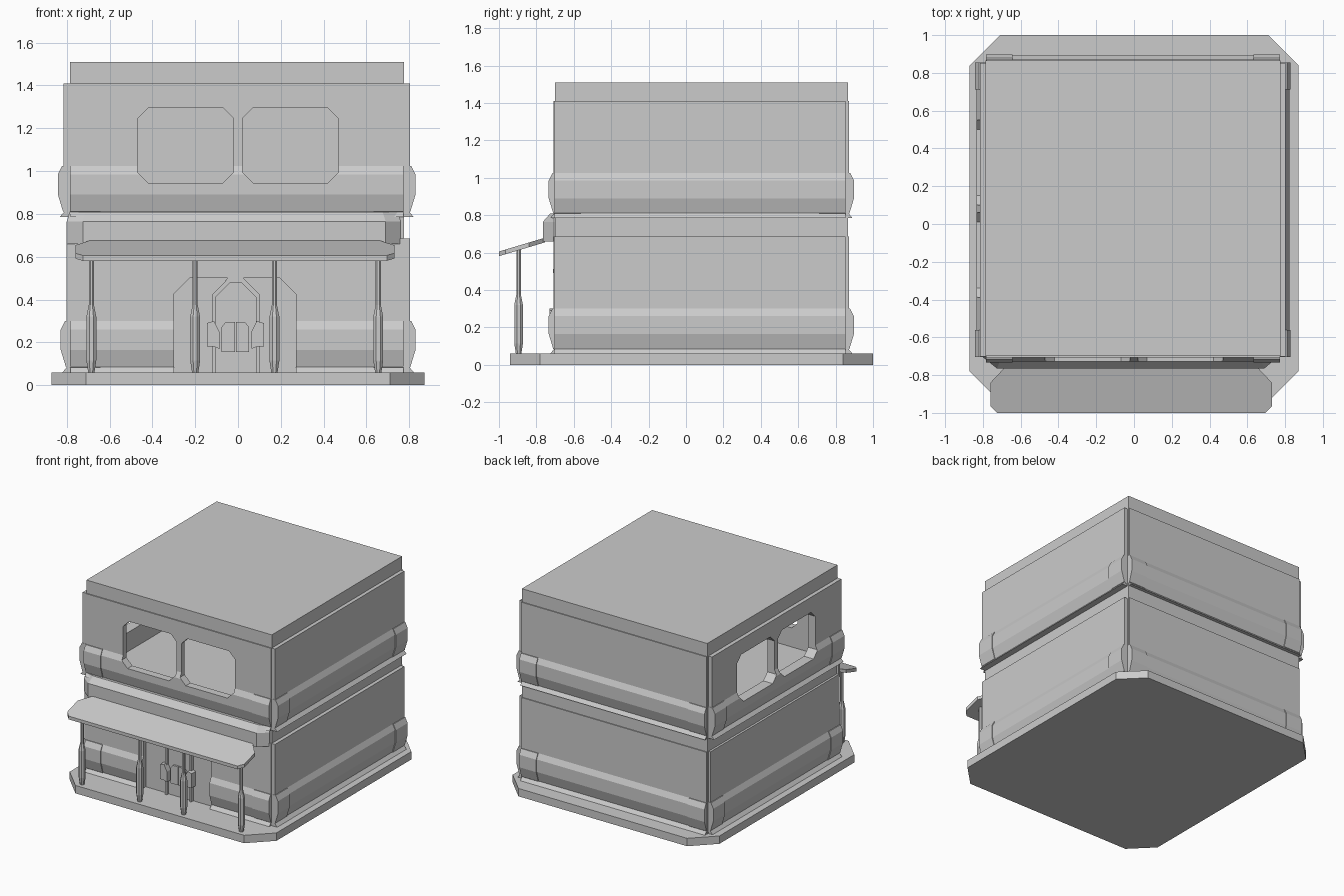
import bpy, bmesh
from math import radians, cos, sin, pi
from mathutils import Vector, Matrix

if "Cube" in bpy.data.objects:
    bpy.data.objects.remove(bpy.data.objects["Cube"])


def loft(name, rings, M=Matrix()):
    """Solid skin through rings of equal point count, capped at both ends."""
    bm = bmesh.new()
    vs = [[bm.verts.new(M @ Vector(p)) for p in r] for r in rings]
    n = len(rings[0])
    for a, b in zip(vs, vs[1:]):
        for i in range(n):
            j = (i + 1) % n
            bm.faces.new((a[i], a[j], b[j], b[i]))
    bm.faces.new(vs[0][::-1])
    bm.faces.new(vs[-1])
    bmesh.ops.recalc_face_normals(bm, faces=bm.faces)
    me = bpy.data.meshes.new(name)
    bm.to_mesh(me)
    bm.free()
    ob = bpy.data.objects.new(name, me)
    bpy.context.collection.objects.link(ob)
    return ob


def box(name, x0, x1, y0, y1, z0, z1):
    return loft(name, [[(x0, y0, z), (x1, y0, z), (x1, y1, z), (x0, y1, z)]
                       for z in (z0, z1)])


def slab(name, pts, y0, y1, M=Matrix()):
    """Extrude an (x, z) outline along y."""
    return loft(name, [[(x, y, z) for x, z in pts] for y in (y0, y1)], M)


def octagon(x0, x1, z0, z1, c):
    return [(x0 + c, z0), (x1 - c, z0), (x1, z0 + c), (x1, z1 - c),
            (x1 - c, z1), (x0 + c, z1), (x0, z1 - c), (x0, z0 + c)]


def arch(x0, x1, z0, z1, c):
    return [(x0, z0), (x1, z0), (x1, z1 - c), (x1 - c, z1), (x0 + c, z1), (x0, z1 - c)]


def cut(ob, *cutters):
    for c in cutters:
        c.hide_render = True
        c.hide_viewport = False
        c.display_type = 'WIRE'
        m = ob.modifiers.new("cut", 'BOOLEAN')
        m.operation = 'DIFFERENCE'
        m.solver = 'EXACT'
        m.object = c


# base plate with cut corners
plate = [(-.71, -.94), (.71, -.94), (.87, -.78), (.87, .84),
         (.71, 1), (-.71, 1), (-.87, .84), (-.87, -.78)]
loft("base_plate", [[(x, y, z) for x, y in plate] for z in (0, .06)])

# core: solid lower storey, hollow upper storey with roof
lower_core = box("lower_core", -.785, .775, -.70, .865, .05, .80)
upper_core = box("upper_core_and_roof", -.785, .775, -.70, .865, .80, 1.51)
cavity = box("cavity_cutter", -.755, .745, -.67, .835, .70, 1.46)
cut(upper_core, cavity)


# wall cladding: flared foot, bulging skirt, flat panel
def profile(z, grow=0):
    pts = [(.018, 0), (-.004, .026), (.02, .105), (.02, .2), (0, .24), (0, .625)]
    return [(o + grow, z + h) for o, h in pts]


def wall(name, M, half, z):
    def piece(nm, a, b, grow, sec):
        ring = [(-.035, z)] + [(o + grow, h) for o, h in sec] + [(-.035, sec[-1][1])]
        return loft(nm, [[(u, -o, h) for o, h in ring] for u in (a, b)], M)
    panel = piece(name, -half, half, 0, profile(z))
    # thicker skirt blocks at both ends
    for s in (-1, 1):
        piece(name + "_end_block", s * (half - .14), s * (half + .002), .006,
              profile(z)[1:5])
    return panel


def frame(x, y, deg):
    return Matrix.Translation((x, y, 0)) @ Matrix.Rotation(radians(deg), 4, 'Z')


panels = {}
for level, z, left_x in (("lower", .06, -.802), ("upper", .785, -.815)):
    for side, M in (("front", frame(-.005, -.708, 0)), ("right", frame(.803, .075, 90)),
                    ("back", frame(-.005, .872, 180)), ("left", frame(left_x, .075, 270))):
        panels[level, side] = wall(f"{level}_{side}_wall", M, .777, z)

# paired windows on the front and left of the upper storey
for side, M in (("front", frame(0, -.70, 0)), ("left", frame(-.80, .08, 270))):
    for x0, x1 in ((-.47, -.02), (.02, .47)):
        c = slab("window_cutter", octagon(x0, x1, .945, 1.295, .05), -.15, .15, M)
        cut(panels["upper", side], c)
        cut(upper_core, c)

# arched entrance recess
entry = slab("entry_cutter", arch(-.30, .27, .055, .50, .075), -.80, -.68)
cut(panels["lower", "front"], entry)
cut(lower_core, entry)

# door surround, leaves and side blocks
surround = slab("door_surround", arch(-.12, .10, .06, .50, .075), -.705, -.67)
opening = slab("door_opening_cutter", arch(-.105, .085, .05, .48, .07), -.75, -.685)
cut(surround, opening)
slab("arch_keystone", [(-.06, .49), (.035, .49), (.01, .513), (-.035, .513)], -.71, -.67)
for s in (-1, 1):
    c = -.0125
    slab("door_handle_plate", [(c + s * u, z) for u, z in
         ((.002, .155), (.065, .155), (.065, .27), (.045, .295), (.002, .295))], -.70, -.68)
    slab("door_side_block", [(c + s * u, z) for u, z in
         ((.075, .17), (.10, .18), (.133, .18), (.133, .29), (.10, .30), (.075, .25))],
         -.73, -.68)

# cornice above the porch, with splayed ends
def cornice_ring(z, d, e):
    return [(-.80 + e, -.69, z), (-.80 + e, -.705, z), (-.725 + e, d, z),
            (.69 - e, d, z), (.76 - e, -.705, z), (.76 - e, -.69, z)]


loft("cornice", [cornice_ring(.66, -.765, 0), cornice_ring(.765, -.765, 0),
                 cornice_ring(.81, -.725, .015)])

# sloping porch awning
outline = [(-.725, -1), (.695, -1), (.73, -.965), (.73, -.84), (.65, -.755),
           (-.68, -.755), (-.76, -.84), (-.76, -.965)]
loft("awning", [[(x, y, h + (y + 1) * .30) for x, y in outline] for h in (.581, .606)])

# turned porch posts
post = [(.06, .016), (.115, .025), (.32, .025), (.375, .013), (.625, .013)]
for x in (-.685, -.20, .17, .655):
    loft("porch_post", [[(x + r * cos((i + .5) * pi / 4), -.895 + r * sin((i + .5) * pi / 4), z)
                         for i in range(8)] for z, r in post])
